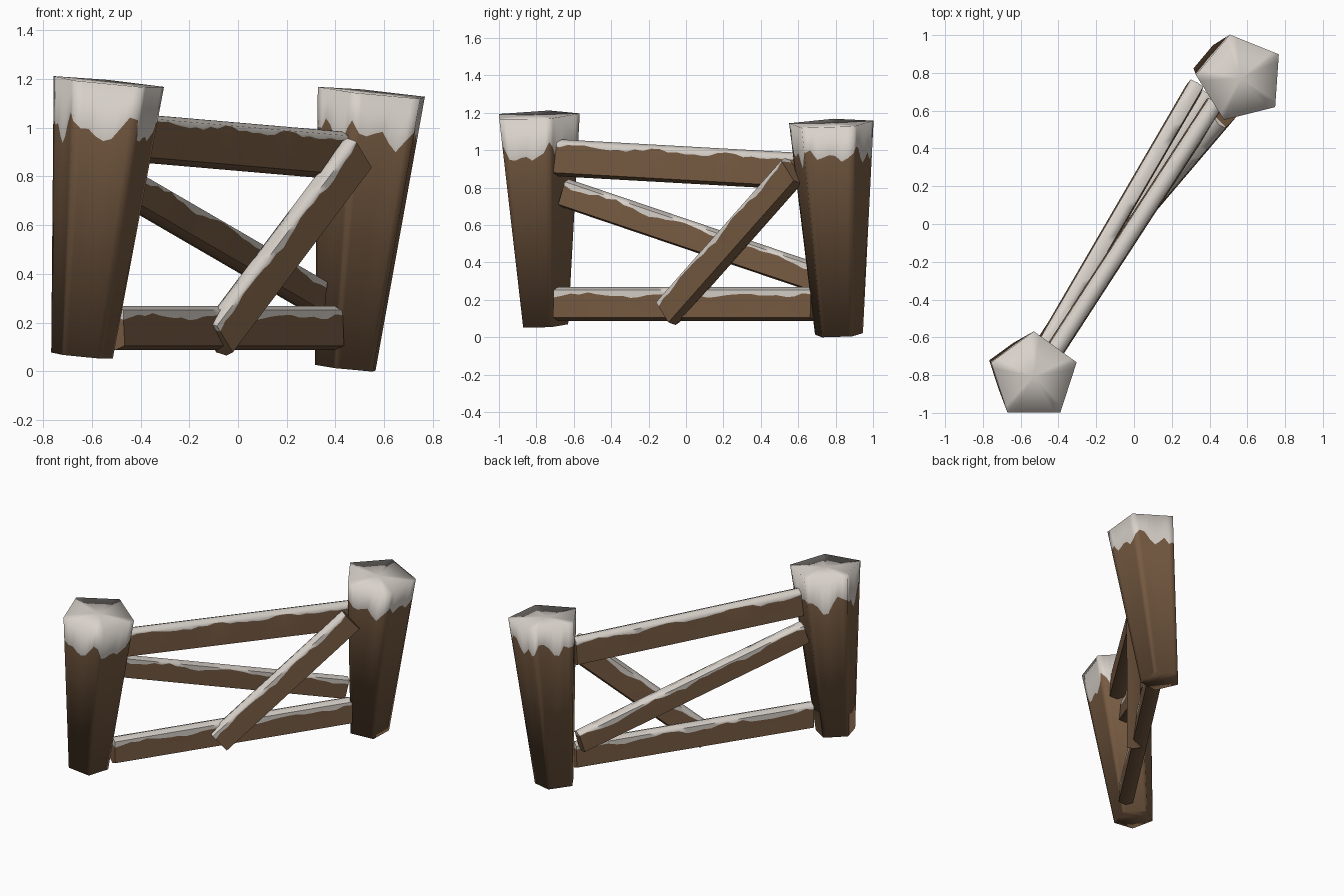
import bpy, math, random
from mathutils import Vector

if "Cube" in bpy.data.objects:
    bpy.data.objects.remove(bpy.data.objects["Cube"])

random.seed(4)


def material(name, rgb):
    m = bpy.data.materials.new(name)
    m.diffuse_color = (*rgb, 1)
    m.use_nodes = True
    m.node_tree.nodes["Principled BSDF"].inputs["Base Color"].default_value = m.diffuse_color
    return m


WOOD = material("brown_wood", (0.188, 0.107, 0.056))
SNOW = material("snow", (0.69, 0.64, 0.59))


def make(name, verts, faces, mats, angle):
    me = bpy.data.meshes.new(name)
    me.from_pydata(verts, [], faces)
    me.materials.append(WOOD)
    me.materials.append(SNOW)
    me.polygons.foreach_set("material_index", mats)
    ob = bpy.data.objects.new(name, me)
    bpy.context.collection.objects.link(ob)
    bpy.ops.object.select_all(action='DESELECT')
    bpy.context.view_layer.objects.active = ob
    ob.select_set(True)
    bpy.ops.object.shade_smooth_by_angle(angle=math.radians(angle))
    return ob


# Leaning five-sided post, wider at the top, with a jagged snow cap
def post(name, base, top, r0, r1, start, snow):
    base, top = Vector(base), Vector(top)
    axis = top - base
    per, n = 8, 40

    def ring(c, r):
        corner = [Vector((math.cos(math.radians(start + 72 * k)),
                          math.sin(math.radians(start + 72 * k)), 0)) * r for k in range(5)]
        out = []
        for k in range(5):
            for j in range(per):
                p = corner[k].lerp(corner[(k + 1) % 5], j / per)
                p.z = -(p.x * axis.x + p.y * axis.y) / axis.z   # ends square to the lean
                out.append(c + p)
        return out

    lo, hi = ring(base, r0), ring(top, r1)
    mid = []
    for i in range(n):
        a = 2 * math.pi * i / n
        t = snow + 0.03 * math.sin(5 * a + start) + 0.02 * math.sin(9 * a) + random.uniform(-0.02, 0.02)
        mid.append(lo[i].lerp(hi[i], t))
    verts = lo + mid + hi + [top]
    faces, mats = [], []
    for row in range(2):
        for i in range(n):
            j = (i + 1) % n
            faces.append((row * n + i, row * n + j, row * n + n + j, row * n + n + i))
            mats.append(row)
    # snowy top as a fan, wooden underside as one face
    faces += [(2 * n + i, 2 * n + (i + 1) % n, 3 * n) for i in range(n)]
    mats += [1] * n
    faces.append(tuple(reversed(range(n))))
    mats.append(0)
    return make(name, verts, faces, mats, 120)


# Upright plank between two points with snow lying along its upper edge
def rail(name, a, b, h, w, rows=30, snow=0.018):
    a, b = Vector(a), Vector(b)
    d = (b - a).normalized()
    side = d.cross(Vector((0, 0, 1))).normalized()
    up = side.cross(d)
    verts, faces, mats = [], [], []
    sh = h * 0.82
    for i in range(rows + 1):
        c = a.lerp(b, i / rows)
        drop = [max(0.002, snow + 0.01 * math.sin(i * 0.7 + k * 2 + h * 90)
                    + random.uniform(-0.008, 0.008)) for k in range(2)]
        for s, u in ((0, h), (w * 0.85, sh), (w * 0.87, sh - drop[0]), (w, -0.8 * h),
                     (0, -h), (-w, -0.8 * h), (-w * 0.87, sh - drop[1]), (-w * 0.85, sh)):
            verts.append(c + side * s + up * u)
    for i in range(rows):
        for k in range(8):
            m = (k + 1) % 8
            faces.append((i * 8 + k, i * 8 + 8 + k, i * 8 + 8 + m, i * 8 + m))
            mats.append(1 if k in (0, 1, 6, 7) else 0)
    e = rows * 8
    # end caps, split at the snow line
    faces += [(0, 1, 2, 6, 7), (2, 3, 4, 5, 6),
              (e + 7, e + 6, e + 2, e + 1, e), (e + 6, e + 5, e + 4, e + 3, e + 2)]
    mats += [1, 0, 1, 0]
    return make(name, verts, faces, mats, 65)


post("left_post", (-0.64, -0.763, 0.064), (-0.53, -0.806, 1.187), 0.133, 0.238, 90, 0.825)
post("right_post", (0.45, 0.815, 0.013), (0.565, 0.772, 1.143), 0.135, 0.238, 32, 0.855)

rail("top_rail", (-0.44, -0.70, 0.96), (0.43, 0.64, 0.885), 0.099, 0.05)
rail("bottom_rail", (-0.505, -0.685, 0.178), (0.395, 0.69, 0.178), 0.091, 0.048, snow=0.026)
rail("back_brace", (-0.475, -0.645, 0.77), (0.325, 0.73, 0.305), 0.078, 0.045)
rail("front_brace", (-0.085, -0.1, 0.132), (0.485, 0.57, 0.89), 0.088, 0.045, 22)
